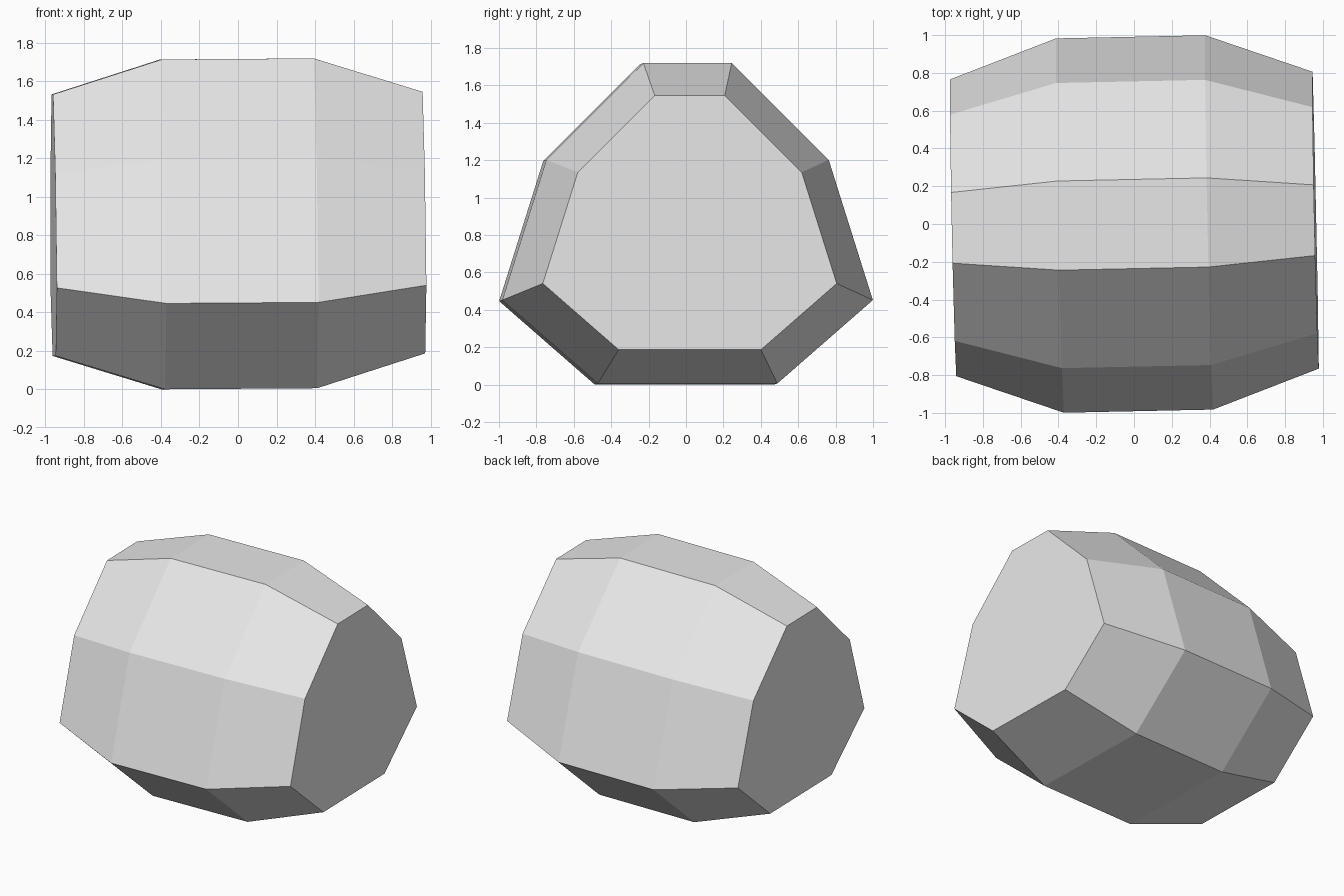
import bpy
import bmesh
from mathutils import Matrix

if "Cube" in bpy.data.objects:
    bpy.data.objects.remove(bpy.data.objects["Cube"])

# Plain stone grey
grey = bpy.data.materials.new("light grey")
grey.use_nodes = True
colour = (0.8, 0.8, 0.8, 1)
grey.diffuse_color = colour
grey.node_tree.nodes["Principled BSDF"].inputs["Base Color"].default_value = colour

# Half of the eight-sided cross-section (y, z), mirrored to the other side
half = [(0.48, 0.004), (0.991, 0.45), (0.755, 1.20), (0.236, 1.717)]
section = half + [(-y, z) for y, z in reversed(half)]
MID_Z = 0.86

# Stations along x with the section's scale: tapered ends, full middle
stations = [(-0.96, 0.793), (-0.395, 1), (0.395, 1), (0.96, 0.793)]

bm = bmesh.new()
rings = [[bm.verts.new((x, y * s, (z - MID_Z) * s)) for y, z in section]
         for x, s in stations]
for a, b in zip(rings, rings[1:]):
    for i in range(len(section)):
        j = (i + 1) % len(section)
        bm.faces.new((a[i], a[j], b[j], b[i]))
bm.faces.new(rings[0])
bm.faces.new(rings[-1])
bmesh.ops.recalc_face_normals(bm, faces=bm.faces)

# Slight turn and tilt of the whole stone, then rest it on the ground
turn = Matrix.Rotation(0.021, 4, "Z") @ Matrix.Rotation(-0.007, 4, "Y")
bmesh.ops.transform(bm, matrix=turn, verts=bm.verts)
low = min(v.co.z for v in bm.verts)
bmesh.ops.translate(bm, vec=(0, 0, -low), verts=bm.verts)

mesh = bpy.data.meshes.new("faceted_stone")
bm.to_mesh(mesh)
bm.free()
mesh.materials.append(grey)
stone = bpy.data.objects.new("faceted_stone", mesh)
bpy.context.collection.objects.link(stone)
